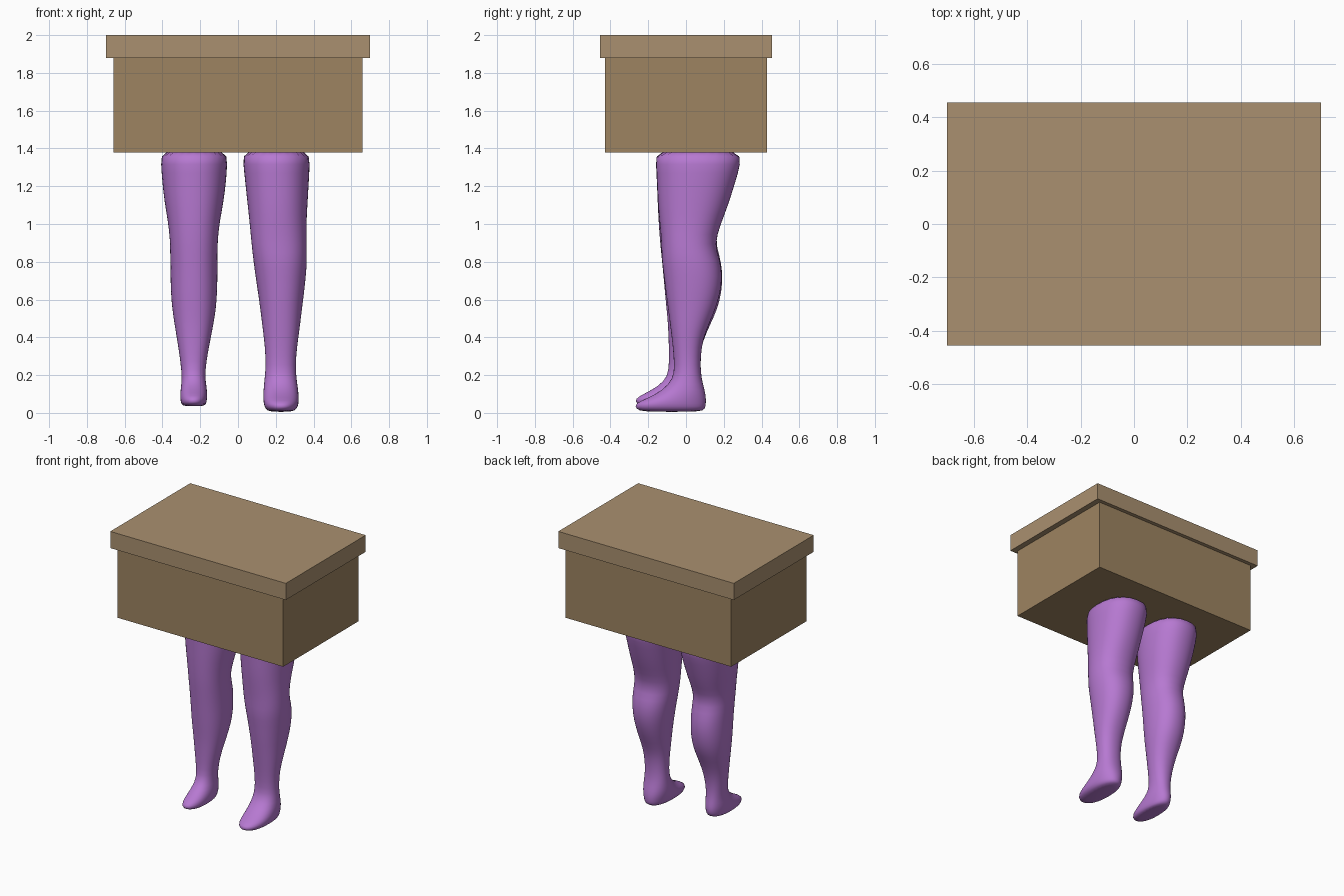
import bpy, bmesh
from math import cos, sin, pi, copysign


def material(name, rgb):
    m = bpy.data.materials.new(name)
    m.diffuse_color = (*rgb, 1)
    return m


def finish(name, bm, mat):
    bmesh.ops.recalc_face_normals(bm, faces=bm.faces)
    mesh = bpy.data.meshes.new(name)
    bm.to_mesh(mesh)
    bm.free()
    mesh.materials.append(mat)
    ob = bpy.data.objects.new(name, mesh)
    bpy.context.collection.objects.link(ob)
    return ob


def block(name, lo, hi, mat):
    bm = bmesh.new()
    bmesh.ops.create_cube(bm, size=1)
    for v in bm.verts:
        v.co = [(a + b) / 2 + c * (b - a) for a, b, c in zip(lo, hi, v.co)]
    return finish(name, bm, mat)


def leg(name, slices, mat, sides=24, power=0.9):
    """Loft rounded horizontal slices given as (z, x0, x1, y0, y1)."""
    bm = bmesh.new()
    rings = []
    for z, x0, x1, y0, y1 in slices:
        ring = []
        for i in range(sides):
            c, s = cos(2 * pi * i / sides), sin(2 * pi * i / sides)
            c, s = copysign(abs(c) ** power, c), copysign(abs(s) ** power, s)
            ring.append(bm.verts.new(((x0 + x1) / 2 + c * (x1 - x0) / 2,
                                      (y0 + y1) / 2 + s * (y1 - y0) / 2, z)))
        rings.append(ring)
    for a, b in zip(rings, rings[1:]):
        for i in range(sides):
            j = (i + 1) % sides
            bm.faces.new((a[i], a[j], b[j], b[i]))
    bm.faces.new(rings[0])
    bm.faces.new(rings[-1])
    for f in bm.faces:
        f.smooth = True
    ob = finish(name, bm, mat)
    sub = ob.modifiers.new("smooth", 'SUBSURF')
    sub.levels = sub.render_levels = 1
    return ob


lid_mat = material("lid_tan", (0.40, 0.28, 0.16))
box_mat = material("box_tan", (0.34, 0.23, 0.12))
leg_mat = material("purple", (0.47, 0.19, 0.64))

# Box body and overhanging lid
block("box_body", (-0.66, -0.428, 1.378), (0.66, 0.428, 1.88), box_mat)
block("box_lid", (-0.70, -0.455, 1.88), (0.70, 0.455, 2.0), lid_mat)

# Planted leg (+x): sole, foot, ankle, calf, knee, thigh
leg("right_leg", [
    (0.005, 0.17, 0.285, -0.23, 0.08),
    (0.02, 0.143, 0.313, -0.268, 0.103),
    (0.05, 0.135, 0.322, -0.275, 0.107),
    (0.08, 0.133, 0.322, -0.20, 0.107),
    (0.12, 0.134, 0.32, -0.125, 0.10),
    (0.18, 0.14, 0.31, -0.068, 0.083),
    (0.25, 0.147, 0.305, -0.062, 0.076),
    (0.35, 0.142, 0.313, -0.07, 0.082),
    (0.43, 0.132, 0.325, -0.08, 0.105),
    (0.53, 0.12, 0.337, -0.093, 0.15),
    (0.63, 0.106, 0.35, -0.107, 0.183),
    (0.72, 0.092, 0.36, -0.117, 0.194),
    (0.81, 0.08, 0.367, -0.13, 0.183),
    (0.89, 0.071, 0.364, -0.13, 0.15),
    (1.0, 0.061, 0.363, -0.14, 0.185),
    (1.1, 0.05, 0.369, -0.15, 0.225),
    (1.22, 0.037, 0.376, -0.155, 0.262),
    (1.32, 0.026, 0.382, -0.16, 0.293),
    (1.40, 0.023, 0.379, -0.165, 0.288)], leg_mat)

# Lifted leg (-x): slimmer foot held just above the ground
leg("left_leg", [
    (0.035, -0.285, -0.185, -0.22, 0.03),
    (0.045, -0.302, -0.168, -0.263, 0.065),
    (0.075, -0.306, -0.163, -0.275, 0.078),
    (0.105, -0.306, -0.163, -0.215, 0.08),
    (0.14, -0.302, -0.166, -0.15, 0.075),
    (0.19, -0.297, -0.174, -0.096, 0.066),
    (0.27, -0.305, -0.168, -0.09, 0.066),
    (0.37, -0.32, -0.149, -0.092, 0.085),
    (0.47, -0.337, -0.129, -0.096, 0.13),
    (0.55, -0.349, -0.116, -0.104, 0.168),
    (0.64, -0.357, -0.109, -0.113, 0.19),
    (0.74, -0.358, -0.108, -0.122, 0.197),
    (0.84, -0.36, -0.107, -0.132, 0.178),
    (0.92, -0.361, -0.107, -0.14, 0.152),
    (1.02, -0.373, -0.094, -0.147, 0.195),
    (1.12, -0.391, -0.075, -0.152, 0.23),
    (1.22, -0.402, -0.062, -0.156, 0.262),
    (1.32, -0.41, -0.055, -0.161, 0.293),
    (1.40, -0.409, -0.056, -0.165, 0.288)], leg_mat)
